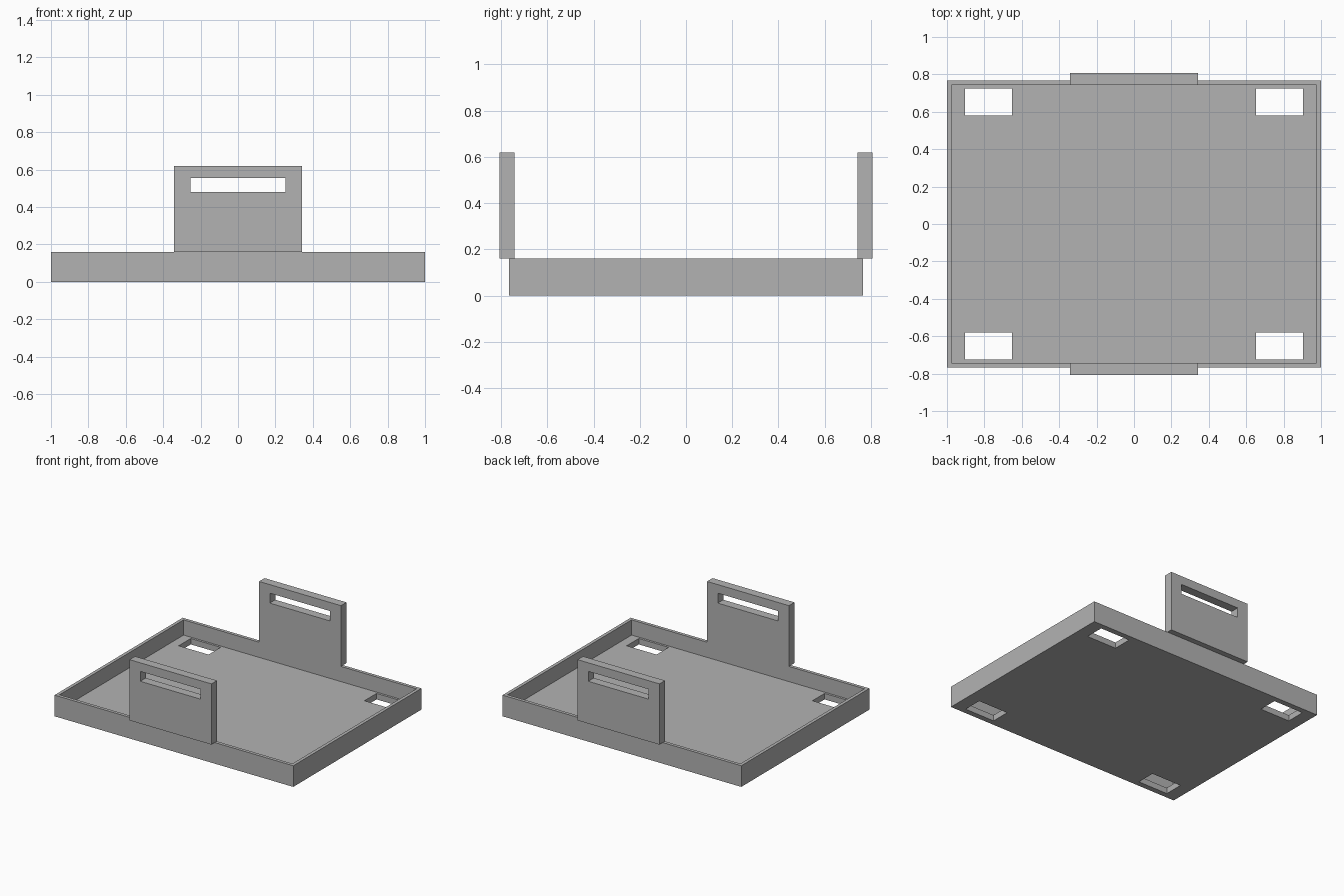
import bpy
import bmesh
from mathutils import Vector

default = bpy.data.objects.get("Cube")
if default:
    bpy.data.objects.remove(default, do_unlink=True)

# Single plain grey
GREY = (0.45, 0.45, 0.45, 1.0)
grey = bpy.data.materials.new("plain_grey")
grey.use_nodes = True
grey.diffuse_color = GREY
grey.node_tree.nodes["Principled BSDF"].inputs["Base Color"].default_value = GREY


def box(name, low, high):
    """Axis-aligned box between two corners."""
    low, high = Vector(low), Vector(high)
    size, mid = high - low, (low + high) / 2
    bm = bmesh.new()
    bmesh.ops.create_cube(bm, size=1)
    for v in bm.verts:
        v.co = Vector(a * b for a, b in zip(v.co, size)) + mid
    mesh = bpy.data.meshes.new(name)
    bm.to_mesh(mesh)
    bm.free()
    mesh.materials.append(grey)
    obj = bpy.data.objects.new(name, mesh)
    bpy.context.collection.objects.link(obj)
    return obj


def cut(target, cutter):
    """Subtract a cutter from a part, then discard the cutter."""
    cutter.hide_render = True
    mod = target.modifiers.new("cut", 'BOOLEAN')
    mod.operation = 'DIFFERENCE'
    mod.solver = 'EXACT'
    mod.object = cutter
    bpy.context.view_layer.objects.active = target
    bpy.ops.object.modifier_apply(modifier=mod.name)
    bpy.data.objects.remove(cutter, do_unlink=True)


HALF_X, HALF_Y, RIM = 1.0, 0.767, 0.16
WALL, FLOOR = 0.025, 0.045
IN_X, IN_Y = HALF_X - WALL, HALF_Y - WALL

# Open tray with thin walls
tray = box("tray", (-HALF_X, -HALF_Y, 0), (HALF_X, HALF_Y, RIM))
cut(tray, box("tray_hollow", (-IN_X, -IN_Y, FLOOR), (IN_X, IN_Y, 1)))

# Rectangular openings through the floor corners
for sx in (-1, 1):
    for sy in (-1, 1):
        xs = sorted((sx * 0.653, sx * 0.903))
        ys = sorted((sy * 0.58, sy * 0.725))
        cut(tray, box("corner_opening", (xs[0], ys[0], -1), (xs[1], ys[1], 1)))

# Slotted handle plates standing on the front and back walls
for name, side in (("front_handle", -1), ("back_handle", 1)):
    ys = sorted((side * IN_Y, side * 0.808))
    handle = box(name, (-0.343, ys[0], RIM), (0.343, ys[1], 0.62))
    cut(handle, box("grip_slot", (-0.253, ys[0] - 0.1, 0.48),
                    (0.253, ys[1] + 0.1, 0.555)))
